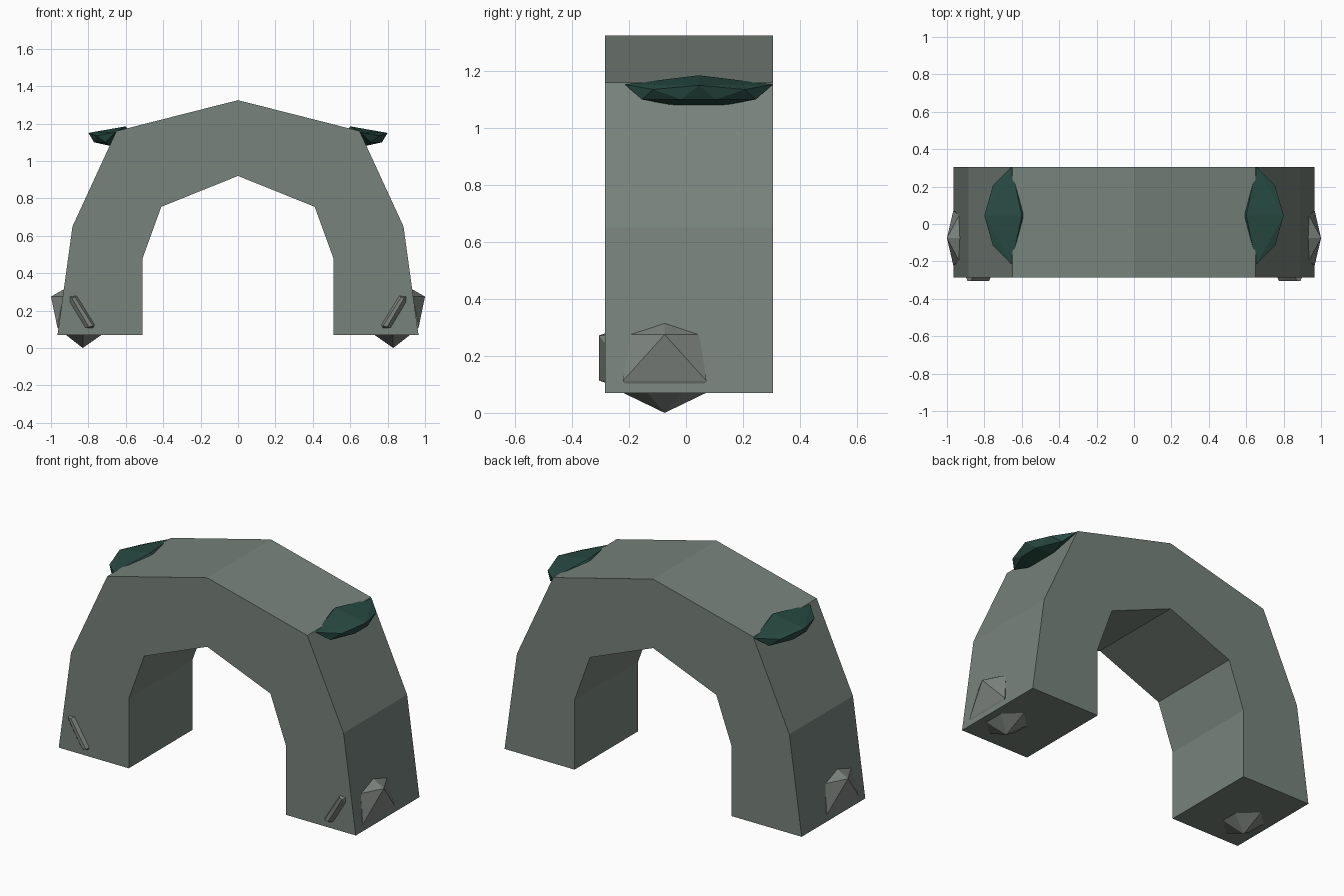
import bpy, bmesh

old = bpy.data.objects.get("Cube")
if old:
    bpy.data.objects.remove(old, do_unlink=True)


def material(name, color):
    m = bpy.data.materials.new(name)
    m.use_nodes = True
    m.diffuse_color = (*color, 1)
    m.node_tree.nodes["Principled BSDF"].inputs["Base Color"].default_value = (*color, 1)
    return m


stone = material("grey green stone", (0.185, 0.225, 0.2))
pale = material("pale stone", (0.205, 0.23, 0.213))
moss = material("dark green moss", (0.021, 0.069, 0.055))


def finish(bm, name, mat):
    bmesh.ops.recalc_face_normals(bm, faces=bm.faces)
    mesh = bpy.data.meshes.new(name)
    bm.to_mesh(mesh)
    bm.free()
    mesh.materials.append(mat)
    ob = bpy.data.objects.new(name, mesh)
    bpy.context.collection.objects.link(ob)
    return ob


def chunk(name, points, mat):
    """Faceted lump around a few corner points, one on each side."""
    for side, sign in (("left", 1), ("right", -1)):
        bm = bmesh.new()
        for x, y, z in points:
            bm.verts.new((sign * x, y, z))
        res = bmesh.ops.convex_hull(bm, input=bm.verts)
        loose = [v for v in bm.verts if not v.link_faces]
        bmesh.ops.delete(bm, geom=loose, context='VERTS')
        finish(bm, f"{side}_{name}", mat)


# Arch: half profile mirrored, then extruded from front to back
outer = [(0.965, 0.07), (0.885, 0.65), (0.65, 1.16), (0, 1.325)]
inner = [(0, 0.92), (0.41, 0.755), (0.51, 0.48), (0.51, 0.07)]


def flip(pts):
    return [(-x, z) for x, z in reversed(pts)]


outline = outer + flip(outer)[1:] + flip(inner) + inner[1:]
bm = bmesh.new()
face = bm.faces.new([bm.verts.new((x, -0.285, z)) for x, z in outline])
grown = bmesh.ops.extrude_face_region(bm, geom=[face])
moved = [g for g in grown["geom"] if isinstance(g, bmesh.types.BMVert)]
bmesh.ops.translate(bm, verts=moved, vec=(0, 0.59, 0))
finish(bm, "arch", stone)

# Moss clumps on the shoulders
cy = 0.045
moss_pts = [(0.60, cy, 1.185), (0.80, cy, 1.15)]
for s in (-1, 1):
    moss_pts += [(0.655, cy + s * 0.26, 1.153), (0.755, cy + s * 0.16, 1.135),
                 (0.71, cy + s * 0.2, 1.1), (0.77, cy + s * 0.06, 1.1),
                 (0.68, cy + s * 0.09, 1.08), (0.58, cy + s * 0.05, 1.15)]
chunk("moss_clump", moss_pts, moss)

# Knobs on the outer sides of the feet
cy = -0.075
knob = [(1.0, cy, 0.275), (0.93, cy, 0.315)]
for s in (-1, 1):
    knob += [(0.935, cy + s * 0.122, 0.275), (0.966, cy + s * 0.147, 0.112),
             (0.962, cy + s * 0.14, 0.103), (0.9, cy + s * 0.12, 0.2)]
chunk("side_knob", knob, pale)

# Pointed studs under the feet
chunk("foot_stud", [(0.83, cy, 0), (0.73, cy + 0.05, 0.07), (0.73, cy - 0.05, 0.07),
                    (0.83, cy + 0.145, 0.07), (0.83, cy - 0.145, 0.07),
                    (0.92, cy + 0.06, 0.07), (0.92, cy - 0.06, 0.07),
                    (0.83, cy, 0.12)], pale)

# Slanted chips on the front of the feet
rim = [(0.90, 0.275), (0.86, 0.28), (0.765, 0.125), (0.775, 0.105), (0.82, 0.108), (0.90, 0.24)]
chip = [(x, -0.28, z) for x, z in rim]
chip += [(x, -0.305, z) for x, z in ((0.89, 0.27), (0.872, 0.272), (0.775, 0.118), (0.798, 0.113))]
chunk("front_chip", chip, pale)
